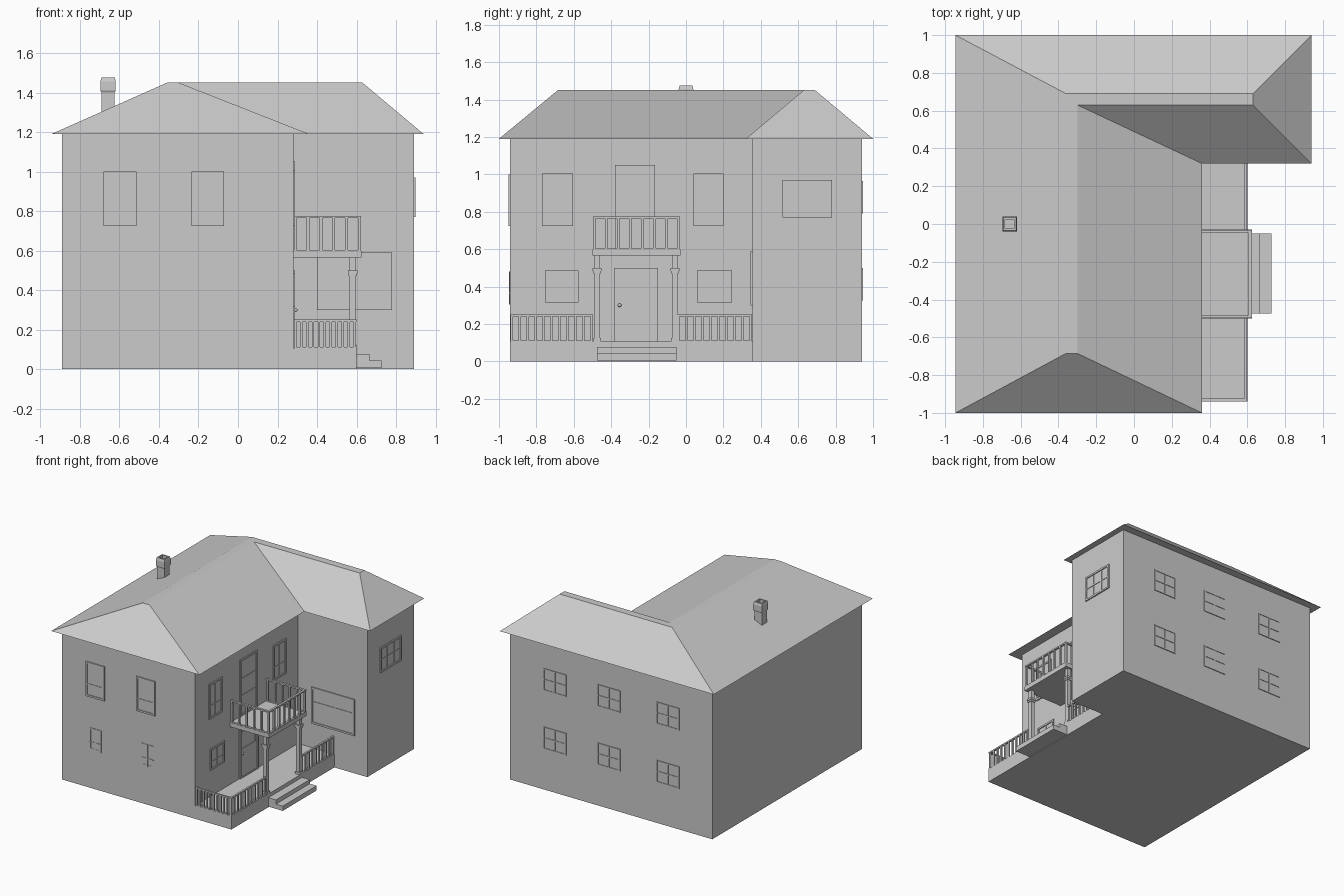
import bpy
import bmesh
from mathutils import Matrix

old = bpy.data.objects.get("Cube")
if old:
    bpy.data.objects.remove(old, do_unlink=True)

grey = bpy.data.materials.new("plain grey")
grey.use_nodes = True
grey.diffuse_color = (0.6, 0.6, 0.6, 1)
grey.node_tree.nodes["Principled BSDF"].inputs["Base Color"].default_value = (0.6, 0.6, 0.6, 1)


def finish(name, bm):
    mesh = bpy.data.meshes.new(name)
    bmesh.ops.recalc_face_normals(bm, faces=bm.faces)
    bm.to_mesh(mesh)
    bm.free()
    mesh.materials.append(grey)
    obj = bpy.data.objects.new(name, mesh)
    bpy.context.collection.objects.link(obj)
    return obj


def add_box(bm, x, y, z):
    """Box from three (low, high) ranges."""
    size = [b - a for a, b in (x, y, z)]
    mid = [(a + b) / 2 for a, b in (x, y, z)]
    mat = Matrix.Translation(mid) @ Matrix.Diagonal((*size, 1))
    bmesh.ops.create_cube(bm, size=1, matrix=mat)


def boxes(name, *ranges):
    bm = bmesh.new()
    for r in ranges:
        add_box(bm, *r)
    return finish(name, bm)


def around(c, half):
    return (c - half, c + half)


# Walls: one L-shaped prism
X0, X1, X2 = -0.89, 0.28, 0.89
Y0, Y1, Y2 = -0.94, 0.355, 0.94
EAVE, RIDGE = 1.19, 1.45
bm = bmesh.new()
plan = [(X0, Y0), (X1, Y0), (X1, Y1), (X2, Y1), (X2, Y2), (X0, Y2)]
base = bm.faces.new([bm.verts.new((x, y, 0)) for x, y in plan])
top = bmesh.ops.extrude_face_region(bm, geom=[base])["geom"]
bmesh.ops.translate(bm, vec=(0, 0, EAVE), verts=[v for v in top if isinstance(v, bmesh.types.BMVert)])
finish("walls", bm)

# Hipped L-shaped roof with a narrow flat ridge and a flat soffit
bm = bmesh.new()
eaves = [bm.verts.new((x, y, EAVE)) for x, y in
         [(-0.945, -1), (0.36, -1), (0.36, 0.32), (0.94, 0.32), (0.94, 1), (-0.945, 1)]]
ridge = [bm.verts.new((x, y, RIDGE)) for x, y in
         [(-0.36, -0.685), (-0.3, -0.685), (-0.3, 0.63), (0.63, 0.63), (0.63, 0.69), (-0.36, 0.69)]]
for i in range(6):
    j = (i + 1) % 6
    bm.faces.new([eaves[i], eaves[j], ridge[j], ridge[i]])
bm.faces.new(ridge)
bm.faces.new(eaves[::-1])
finish("roof", bm)

# Chimney: hollow stack with a slightly wider, tapered head
bm = bmesh.new()
rings = [(0.033, 1.25), (0.033, 1.4), (0.039, 1.41), (0.039, 1.455), (0.034, 1.475), (0.024, 1.475), (0.024, 1.42)]
loops = [[bm.verts.new((-0.658 + sx * r, sy * r, z)) for sx, sy in [(-1, -1), (1, -1), (1, 1), (-1, 1)]]
         for r, z in rings]
for a, b in zip(loops, loops[1:]):
    for i in range(4):
        j = (i + 1) % 4
        bm.faces.new([a[i], a[j], b[j], b[i]])
bm.faces.new(loops[0])
bm.faces.new(loops[-1])
finish("chimney", bm)


def opening(name, axis, wall, out, u, z, uprights=(0.5,), bars=(0.36,), proud=0.009, rim=0.014):
    """Framed window or door on a wall; axis is the one the wall faces along."""
    bm = bmesh.new()

    def part(pu, pz, depth):
        d = sorted((wall - out * 0.01, wall + out * depth))
        add_box(bm, *((d, pu, pz) if axis == "x" else (pu, d, pz)))

    part(u, z, 0.002)
    for a, b in ((u[0], u[0] + rim), (u[1] - rim, u[1])):
        part((a, b), z, proud)
    for a, b in ((z[0], z[0] + rim), (z[1] - rim, z[1])):
        part((u[0] + rim, u[1] - rim), (a, b), proud)
    for t in uprights:
        part(around(u[0] + t * (u[1] - u[0]), 0.004), z, 0.006)
    for t in bars:
        part(u, around(z[0] + t * (z[1] - z[0]), 0.004), 0.006)
    finish(name, bm)


# Front windows
for side, up, low in (("right", (-0.68, -0.515), (-0.65, -0.545)), ("left", (-0.235, -0.07), (-0.19, -0.085))):
    opening(f"front_upper_window_{side}", "y", Y0, -1, up, (0.725, 1.0))
    opening(f"front_lower_window_{side}", "y", Y0, -1, low, (0.305, 0.48), proud=0.004)
opening("wing_picture_window", "y", Y1, -1, (0.4, 0.78), (0.3, 0.59), (0.33,), (0.6,))

# Windows facing the porch, and the wing end
for tag, up, low in (("near", (-0.77, -0.605), (-0.755, -0.575)), ("far", (0.04, 0.2), (0.06, 0.245))):
    opening(f"porch_upper_window_{tag}", "x", X1, 1, up, (0.725, 1.005))
    opening(f"porch_lower_window_{tag}", "x", X1, 1, low, (0.315, 0.485))
opening("wing_end_window", "x", X2, 1, (0.515, 0.78), (0.77, 0.97), (0.33, 0.67), (0.5,))

# Back windows, two rows of three
for i, cx in enumerate((0.495, 0.02, -0.5)):
    for row, z in (("upper", (0.79, 0.965)), ("lower", (0.325, 0.5))):
        opening(f"back_{row}_window_{i + 1}", "y", Y2, 1, around(cx, 0.1), z, bars=(0.5,), proud=0.006, rim=0.008)

# Doors
opening("balcony_door", "x", X1, 1, (-0.38, -0.165), (0.6, 1.05), (), (0.35, 0.65))
opening("front_door", "x", X1, 1, (-0.385, -0.15), (0.1, 0.5), (), ())
opening("front_door_pane", "x", X1, 1, (-0.355, -0.18), (0.33, 0.47), (), (), proud=0.006, rim=0.006)
bm = bmesh.new()
bmesh.ops.create_uvsphere(bm, u_segments=10, v_segments=6, radius=0.01, matrix=Matrix.Translation((X1 + 0.012, -0.355, 0.3)))
finish("door_knob", bm)

# Porch, steps and balcony deck
PX, PT = 0.6, 0.105
boxes("porch_floor", ((X1 - 0.01, PX), (Y0, Y1 + 0.01), (0, PT)))
boxes("porch_steps", ((PX, 0.727), (-0.475, -0.05), (0.005, 0.043)),
      ((PX, 0.667), (-0.475, -0.05), (0.043, 0.076)))
boxes("balcony_deck", ((X1, 0.625), (-0.5, -0.03), (0.565, 0.597)))

# Columns with collars
for side, cy in (("right", -0.475), ("left", -0.06)):
    boxes(f"porch_column_{side}", (around(0.58, 0.015), around(cy, 0.015), (PT, 0.565)),
          (around(0.58, 0.024), around(cy, 0.024), (0.484, 0.5)),
          (around(0.58, 0.02), around(cy, 0.02), (0.47, 0.484)),
          (around(0.58, 0.02), around(cy, 0.02), (PT, 0.125)))


def railing(name, start, end, z, count, half, rail=0.011):
    """Top and bottom rails with evenly spaced square balusters."""
    bm = bmesh.new()
    xs, ys = [sorted((a, b)) for a, b in zip(start, end)]
    span = [(r[0] - half * 1.2, r[1] + half * 1.2) for r in (xs, ys)]
    add_box(bm, *span, (z[1] - rail, z[1]))
    add_box(bm, *span, (z[0], z[0] + 0.006))
    for i in range(count):
        t = i / (count - 1)
        x, y = (a + t * (b - a) for a, b in zip(start, end))
        add_box(bm, around(x, half), around(y, half), z)
    finish(name, bm)


# Porch and balcony railings
porch, balcony = (PT, 0.25), (0.597, 0.775)
railing("porch_railing_front", (0.29, -0.932), (0.59, -0.932), porch, 11, 0.006)
railing("porch_railing_right", (0.592, -0.932), (0.592, -0.505), porch, 11, 0.006)
railing("porch_railing_left", (0.592, -0.04), (0.592, 0.345), porch, 10, 0.006)
railing("balcony_railing_outer", (0.615, -0.49), (0.615, -0.04), balcony, 8, 0.007)
railing("balcony_railing_right", (0.29, -0.49), (0.615, -0.49), balcony, 6, 0.007)
railing("balcony_railing_left", (0.29, -0.04), (0.615, -0.04), balcony, 6, 0.007)
